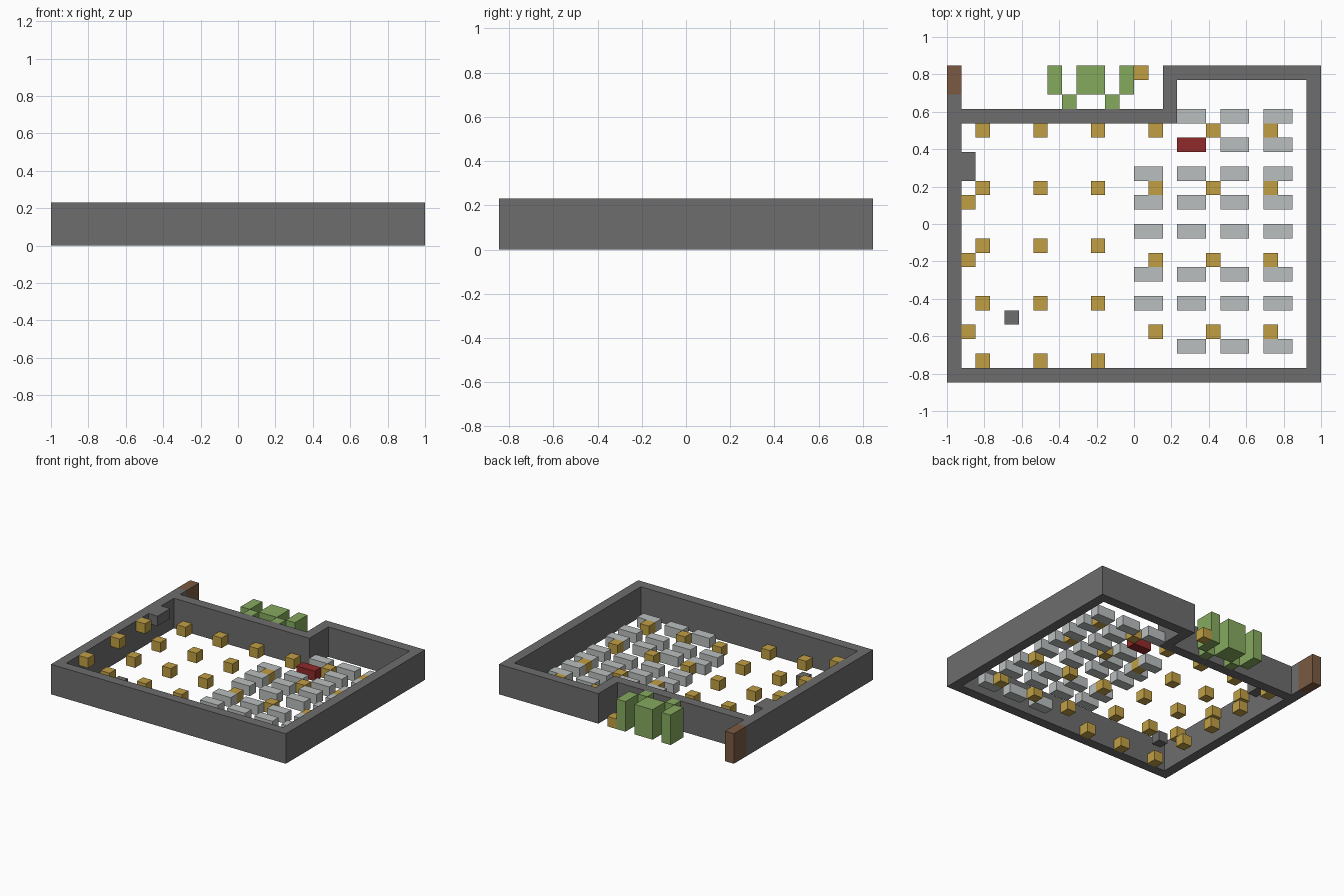
import bpy
import bmesh
from mathutils import Matrix, Vector

default = bpy.data.objects.get("Cube")
if default:
    bpy.data.objects.remove(default, do_unlink=True)

# The whole layout sits on a grid of square cells
COLS, ROWS, WALL_H = 26, 22, 3
CELL = 2 / COLS


def linear(v):
    v /= 255
    return v / 12.92 if v <= 0.04045 else ((v + 0.055) / 1.055) ** 2.4


def material(name, *rgb):
    colour = [linear(v) for v in rgb] + [1]
    m = bpy.data.materials.new(name)
    m.use_nodes = True
    m.diffuse_color = colour
    m.node_tree.nodes["Principled BSDF"].inputs["Base Color"].default_value = colour
    return m


stone = material("dark stone", 109, 109, 109)
light = material("light grey", 187, 191, 191)
gold = material("gold", 192, 159, 68)
red = material("dark red", 145, 42, 42)
green = material("leaf green", 134, 170, 95)
brown = material("wood brown", 122, 90, 66)


def blocks(name, mat, cells, size=(1, 1, 1), z=0):
    """One object of equal boxes; each cell is (column, row from the back)."""
    bm = bmesh.new()
    w, d, h = size
    for col, row in cells:
        centre = Vector((col + w / 2 - COLS / 2, ROWS / 2 - row - d / 2, z + h / 2))
        bmesh.ops.create_cube(bm, size=1, matrix=Matrix.Translation(centre * CELL)
                              @ Matrix.Diagonal((w * CELL, d * CELL, h * CELL, 1)))
    mesh = bpy.data.meshes.new(name)
    bm.to_mesh(mesh)
    bm.free()
    mesh.materials.append(mat)
    obj = bpy.data.objects.new(name, mesh)
    bpy.context.collection.objects.link(obj)
    return obj


# Perimeter walls, with a step at the back
blocks("front_wall", stone, [(0, 21)], (26, 1, WALL_H))
blocks("right_wall", stone, [(0, 2)], (1, 19, WALL_H))
blocks("left_wall", stone, [(25, 0)], (1, 21, WALL_H))
blocks("back_wall", stone, [(1, 3)], (14, 1, WALL_H))
blocks("step_wall", stone, [(15, 0)], (1, 4, WALL_H))
blocks("rear_wall", stone, [(16, 0)], (9, 1, WALL_H))
blocks("wall_end_post", brown, [(0, 0)], (1, 2, WALL_H))

# Stone details inside
blocks("wall_shelf", stone, [(1, 6)], (1, 2, 1), z=2)
blocks("floor_stone", stone, [(4, 17)])

# Bushes behind the back wall
blocks("side_bushes", green, [(7, 0), (12, 0)], (1, 2, WALL_H))
blocks("middle_bush", green, [(9, 0)], (2, 2, WALL_H))
blocks("small_bushes", green, [(8, 2), (11, 2)], (1, 1, WALL_H))

# Gold cubes on the floor, high on the wall and outside
blocks("hall_lamps", gold, [(c, r) for c in (2, 6, 10) for r in range(4, 21, 4)])
blocks("seating_lamps", gold, [(c, r) for c in (14, 18, 22) for r in (4, 8, 13, 18)])
blocks("wall_lamps", gold, [(1, r) for r in (9, 13, 18)], z=2)
blocks("outside_lamp", gold, [(13, 0)])

# Rows of benches; one place is taken by the red bench
short_rows, full_rows, red_place = (3, 5, 19), (7, 9, 11, 14, 16), (16, 5)
benches = [(c, r) for r in short_rows + full_rows for c in (13, 16, 19, 22)
           if (c > 13 or r in full_rows) and (c, r) != red_place]
blocks("benches", light, benches, (2, 1, 1))
blocks("red_bench", red, [red_place], (2, 1, 1))
